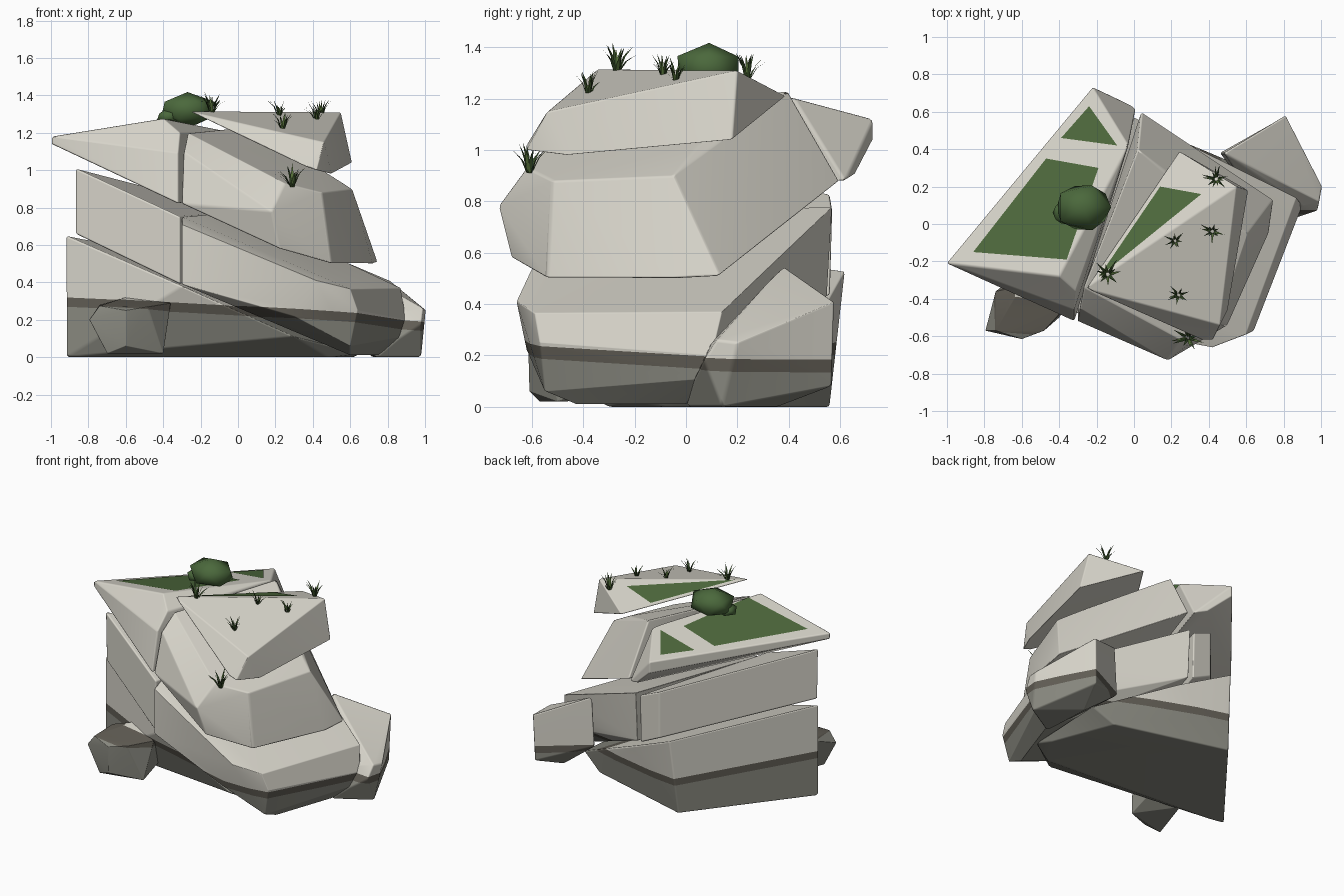
import bpy, bmesh, math, random
from mathutils import Vector
from mathutils.bvhtree import BVHTree

random.seed(4)
cube = bpy.data.objects.get("Cube")
if cube:
    bpy.data.objects.remove(cube, do_unlink=True)


def material(name, r, g, b):
    mat = bpy.data.materials.new(name)
    mat.use_nodes = True
    mat.diffuse_color = (r, g, b, 1)
    shader = mat.node_tree.nodes["Principled BSDF"]
    shader.inputs["Base Color"].default_value = (r, g, b, 1)
    shader.inputs["Roughness"].default_value = 0.9
    return mat


light_stone = material("light stone", .68, .66, .59)
dark_stone = material("dark stone", .25, .25, .215)
band_stone = material("brown band", .12, .11, .09)
moss_green = material("moss green", .075, .14, .045)
bush_green = material("bush green", .07, .14, .045)
grass_dark = material("dark grass", .035, .07, .02)
grass_light = material("light grass", .09, .16, .04)

# Tilted planes that bound the brown band
band_normal = Vector((.0625, .037, 1)).normalized()
band_top, band_bottom = Vector((0, 0, .255)), Vector((0, 0, .205))


def make_object(name, bm, mats):
    mesh = bpy.data.meshes.new(name)
    bm.to_mesh(mesh)
    bm.free()
    for mat in mats:
        mesh.materials.append(mat)
    obj = bpy.data.objects.new(name, mesh)
    bpy.context.collection.objects.link(obj)
    return obj


def smooth(obj, degrees):
    bpy.ops.object.select_all(action='DESELECT')
    obj.select_set(True)
    bpy.context.view_layer.objects.active = obj
    bpy.ops.object.shade_smooth_by_angle(angle=math.radians(degrees))


def rock(name, points, bevel=.01):
    """Chiselled convex block with strata colours; returns its surface for placing plants."""
    bm = bmesh.new()
    for p in points:
        bm.verts.new(p)
    bmesh.ops.convex_hull(bm, input=bm.verts)
    loose = [v for v in bm.verts if not v.link_faces]
    bmesh.ops.delete(bm, geom=loose, context='VERTS')
    bmesh.ops.dissolve_limit(bm, angle_limit=math.radians(4), verts=bm.verts, edges=bm.edges)
    bmesh.ops.recalc_face_normals(bm, faces=bm.faces)
    surface = BVHTree.FromBMesh(bm)
    for level in (band_top, band_bottom):
        bmesh.ops.bisect_plane(bm, geom=bm.verts[:] + bm.edges[:] + bm.faces[:],
                               plane_co=level, plane_no=band_normal)
    for face in bm.faces:
        centre = face.calc_center_median()
        if (centre - band_top).dot(band_normal) > 0:
            face.material_index = 0
        elif (centre - band_bottom).dot(band_normal) > 0:
            face.material_index = 2
        else:
            face.material_index = 1
    obj = make_object(name, bm, (light_stone, dark_stone, band_stone))
    smooth(obj, 20)
    mod = obj.modifiers.new("worn edges", 'BEVEL')
    mod.width = bevel
    mod.segments = 2
    mod.limit_method = 'ANGLE'
    mod.angle_limit = math.radians(20)
    mod.harden_normals = True
    return surface


def drop(surface, x, y):
    hit = surface.ray_cast(Vector((x, y, 3)), Vector((0, 0, -1)))[0]
    return hit if hit else Vector((x, y, 1))


# Base block
rock("base_block", [
    (-.92, -.19, .65), (-.3, .62, .53), (.05, .53, .37), (.6, .3, .1), (.66, -.2, .02),
    (-.3, -.48, .38), (.3, -.5, .11), (-.92, -.19, 0), (-.33, .56, 0), (.45, .34, 0),
    (.62, -.1, 0), (.48, -.3, 0)])

# Middle layer, split by a crack
rock("middle_layer_left", [
    (-.87, -.26, 1.01), (-.31, -.49, .75), (-.03, .57, .77), (-.18, .56, .83),
    (-.87, -.25, .66), (-.31, -.49, .39), (-.03, .56, .43), (-.18, .56, .5)])
rock("middle_layer_right", [
    (-.3, -.42, .75), (-.3, -.52, .71), (0, .57, .78), (-.3, -.52, .39), (0, .55, .43),
    (.42, -.66, .41), (.6, -.59, .365), (.87, .14, .37), (.9, .1, .2), (.88, .08, .11),
    (.64, -.57, .25), (.6, -.55, .06), (.6, -.43, .01), (.75, 0, .01), (.3, -.62, .22)])

# Upper layer, split by the same crack
rock("upper_layer_right", [
    (-.27, -.34, 1.2), (-.29, -.45, 1.1), (-.3, -.52, .82), (.02, .4, 1.23), (.04, .6, .88),
    (.25, -.62, .93), (.45, -.52, .88), (.61, -.05, .9), (.18, -.73, .78), (.22, -.68, .58),
    (.5, -.54, .5), (.745, .13, .51), (.72, -.05, .5), (.42, .05, 1.02)])
left_top = rock("upper_layer_left", [
    (-1, -.21, 1.18), (-1, -.21, 1.14), (-.4, -.28, 1.277), (-.31, -.36, 1.2), (-.32, -.46, 1.09),
    (-.32, -.52, .82), (-.03, .42, 1.203), (.01, .62, .88), (-.07, .66, .905),
    (-.22, .73, 1.12), (-.22, .73, 1.04)])

# Cap slab on top
cap_top = rock("cap_slab", [
    (-.26, -.345, 1.315), (.24, .39, 1.21), (.55, .2, 1.31), (.46, -.54, 1.15), (.61, .18, 1.04),
    (.5, -.46, .98), (.42, -.62, 1), (.36, -.62, 1.02)], .007)

# Loose boulders
rock("right_boulder", [
    (.48, .38, .55), (.81, .58, .41), (.99, .12, .26), (1.005, .2, .25), (.9, .1, .25),
    (.98, .07, .18), (.86, .03, .1), (.98, .14, 0), (.8, .57, .08), (.72, .36, 0),
    (.74, 0, 0), (.46, .38, .2)])
rock("left_boulder", [
    (-.74, -.36, .28), (-.6, -.33, .32), (-.36, -.44, .29), (-.795, -.57, .2), (-.74, -.57, .275),
    (-.6, -.615, .25), (-.48, -.57, .27), (-.7, -.57, .02), (-.4, -.5, .02), (-.6, -.61, .06),
    (-.6, -.25, .03), (-.4, -.28, .1)], .005)


# Moss patches lying on the stone
def moss(name, surface, outline):
    bm = bmesh.new()
    face = bm.faces.new([bm.verts.new(drop(surface, x, y) + Vector((0, 0, .005))) for x, y in outline])
    face.normal_update()
    if face.normal.z < 0:
        face.normal_flip()
    make_object(name, bm, (moss_green,))


moss("moss_large", left_top, [(-.86, -.15), (-.47, .35), (-.19, .3), (-.36, -.19)])
moss("moss_small", left_top, [(-.24, .63), (-.39, .46), (-.09, .42)])
moss("moss_cap", cap_top, [(-.19, -.285), (.14, .2), (.36, .16)])


# Rounded bush with a small side clump
def clump(name, centre, size):
    bm = bmesh.new()
    bmesh.ops.create_icosphere(bm, subdivisions=1, radius=1)
    for v in bm.verts:
        v.co *= random.uniform(.95, 1.04)
        v.co = Vector(centre) + Vector([a * b for a, b in zip(v.co, size)])
    smooth(make_object(name, bm, (bush_green,)), 80)


clump("bush", (-.27, .09, 1.32), (.165, .14, .1))
clump("bush_side", (-.37, .06, 1.285), (.07, .07, .045))


# Grass tufts made of bent, tapering blades
def tuft(name, root, height, blades=12):
    bm = bmesh.new()
    for i in range(blades):
        turn = math.tau * i / blades + random.uniform(-.3, .3)
        out = Vector((math.cos(turn), math.sin(turn), 0))
        side = Vector((-out.y, out.x, 0)) * height * .06
        tall = height * random.uniform(.5, 1)
        lean = height * random.uniform(.25, .7)
        foot = root + out * height * .06 - Vector((0, 0, .01))
        knee = foot + out * lean * .4 + Vector((0, 0, tall * .6))
        tip = foot + out * lean + Vector((0, 0, tall))
        a, b, c, d, e = [bm.verts.new(p) for p in
                         (foot - side, foot + side, knee + side * .8, knee - side * .8, tip)]
        for face in (bm.faces.new((a, b, c, d)), bm.faces.new((d, c, e))):
            face.material_index = int(i % 3 == 0)
    make_object(name, bm, (grass_dark, grass_light))


spots = [(-.14, -.27, .13), (.22, -.09, .09), (.42, -.04, .1), (.44, .24, .11), (.24, -.38, .1)]
for number, (x, y, height) in enumerate(spots):
    tuft(f"cap_grass_{number}", drop(cap_top, x, y), height)
tuft("ledge_grass", Vector((.29, -.61, .92)), .13)
